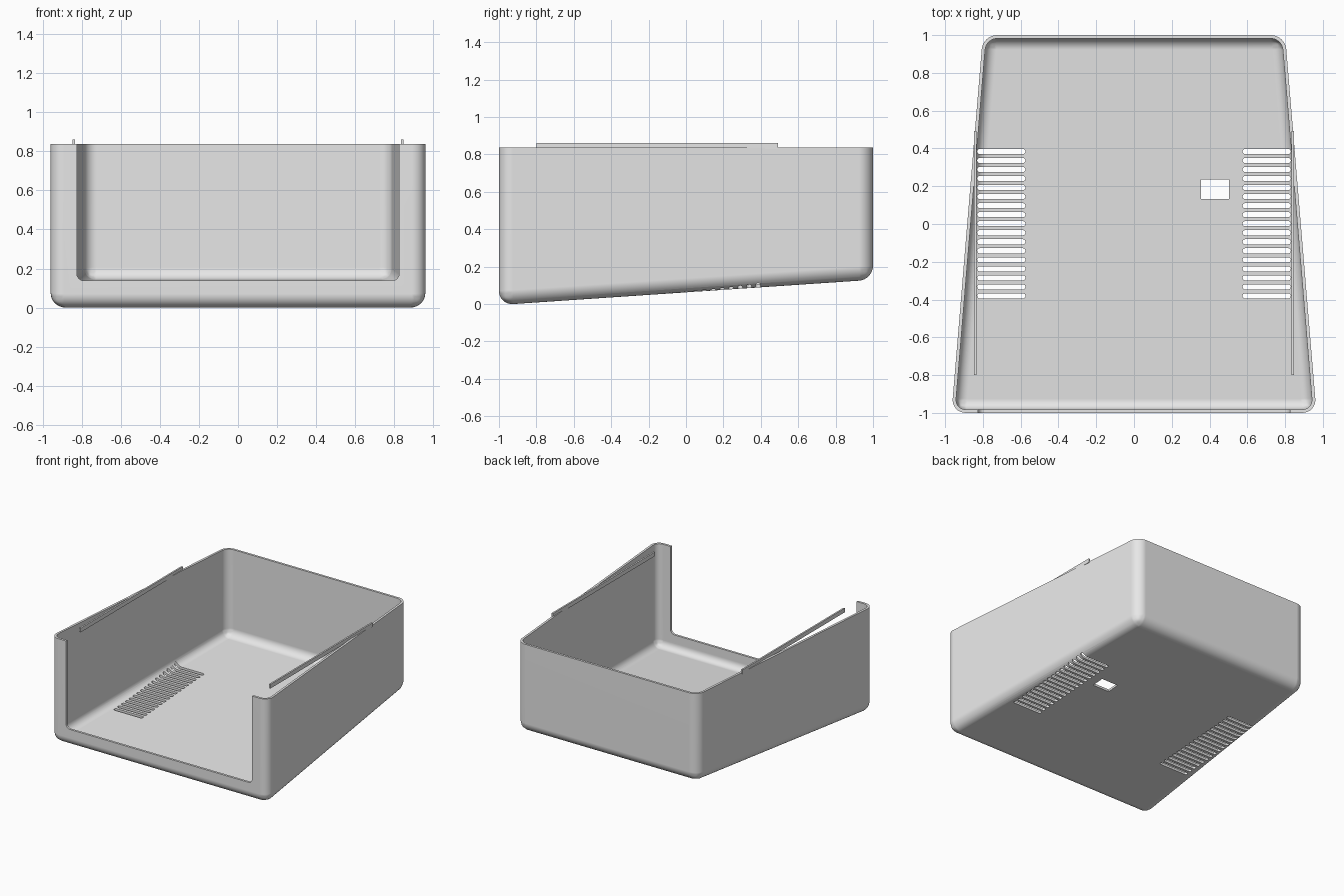
import bpy
import bmesh
from mathutils import Vector

if "Cube" in bpy.data.objects:
    bpy.data.objects.remove(bpy.data.objects["Cube"], do_unlink=True)

TOP = 0.838
WALL = 0.018
ROUND = 0.075

grey = bpy.data.materials.new("light_grey_plastic")
grey.use_nodes = True
grey.diffuse_color = (0.8, 0.8, 0.8, 1)
grey.node_tree.nodes["Principled BSDF"].inputs["Base Color"].default_value = (0.8, 0.8, 0.8, 1)


def make_object(name, bm):
    bmesh.ops.recalc_face_normals(bm, faces=bm.faces)
    mesh = bpy.data.meshes.new(name)
    bm.to_mesh(mesh)
    bm.free()
    mesh.materials.append(grey)
    obj = bpy.data.objects.new(name, mesh)
    bpy.context.collection.objects.link(obj)
    return obj


def add_box(bm, low, high, axis=None, radius=0):
    """Box between two corners; edges along the axis may be rounded."""
    low, high = Vector(low), Vector(high)
    verts = bmesh.ops.create_cube(bm, size=1)["verts"]
    for v in verts:
        v.co = (low + high) / 2 + v.co * (high - low)
    if radius:
        edges = {e for v in verts for e in v.link_edges}
        along = [e for e in edges
                 if abs((e.verts[0].co - e.verts[1].co).normalized()[axis]) > 0.9]
        bmesh.ops.bevel(bm, geom=along, offset=radius, segments=6,
                        profile=0.5, affect='EDGES', clamp_overlap=True)


# Tapered tub with a sloping floor, open at the top
bm = bmesh.new()
plan = [(-0.966, -1, -0.005), (0.966, -1, -0.005), (0.80, 1, 0.13), (-0.80, 1, 0.13)]
base = [bm.verts.new(p) for p in plan]
rim = [bm.verts.new((x, y, TOP)) for x, y, z in plan]
bm.faces.new(base[::-1])
for i in range(4):
    j = (i + 1) % 4
    bm.faces.new((base[i], base[j], rim[j], rim[i]))
inner_edges = [e for e in bm.edges if not e.is_boundary]
bmesh.ops.bevel(bm, geom=inner_edges, offset=ROUND, segments=8,
                profile=0.5, affect='EDGES')
shell = make_object("housing_shell", bm)

# Cutters: front opening, vent slots on both sides, floor window
bm = bmesh.new()
add_box(bm, (-0.825, -1.1, 0.138), (0.825, -0.9, 1.1), 1, 0.035)
for side in (-1, 1):
    for i in range(17):
        y = 0.384 - i * 0.0478
        x1, x2 = sorted((side * 0.575, side * 0.83))
        add_box(bm, (x1, y - 0.0135, -0.1), (x2, y + 0.0135, 0.3), 2, 0.0132)
add_box(bm, (0.355, 0.132, -0.1), (0.503, 0.235, 0.3))
cutter = make_object("opening_cutter", bm)
cutter.hide_render = True

# Wall thickness, then the cuts
solid = shell.modifiers.new("wall_thickness", 'SOLIDIFY')
solid.thickness = WALL
solid.offset = -1
solid.use_even_offset = True
cut = shell.modifiers.new("openings", 'BOOLEAN')
cut.operation = 'DIFFERENCE'
cut.solver = 'EXACT'
cut.object = cutter
graph = bpy.context.evaluated_depsgraph_get()
finished = bpy.data.meshes.new_from_object(shell.evaluated_get(graph))
shell.modifiers.clear()
shell.data = finished
bpy.data.objects.remove(cutter, do_unlink=True)

# Smooth rounded corners, crisp cut edges
bpy.ops.object.select_all(action='DESELECT')
shell.select_set(True)
bpy.context.view_layer.objects.active = shell
bpy.ops.object.shade_smooth_by_angle(angle=0.6)
weighted = shell.modifiers.new("flat_panels", 'WEIGHTED_NORMAL')
weighted.keep_sharp = True

# Thin locating rails standing above the rim
for side, name in ((1, "left_rail"), (-1, "right_rail")):
    bm = bmesh.new()
    x1, x2 = sorted((side * 0.835, side * 0.848))
    add_box(bm, (x1, -0.8, 0.828), (x2, 0.493, 0.861))
    make_object(name, bm)
